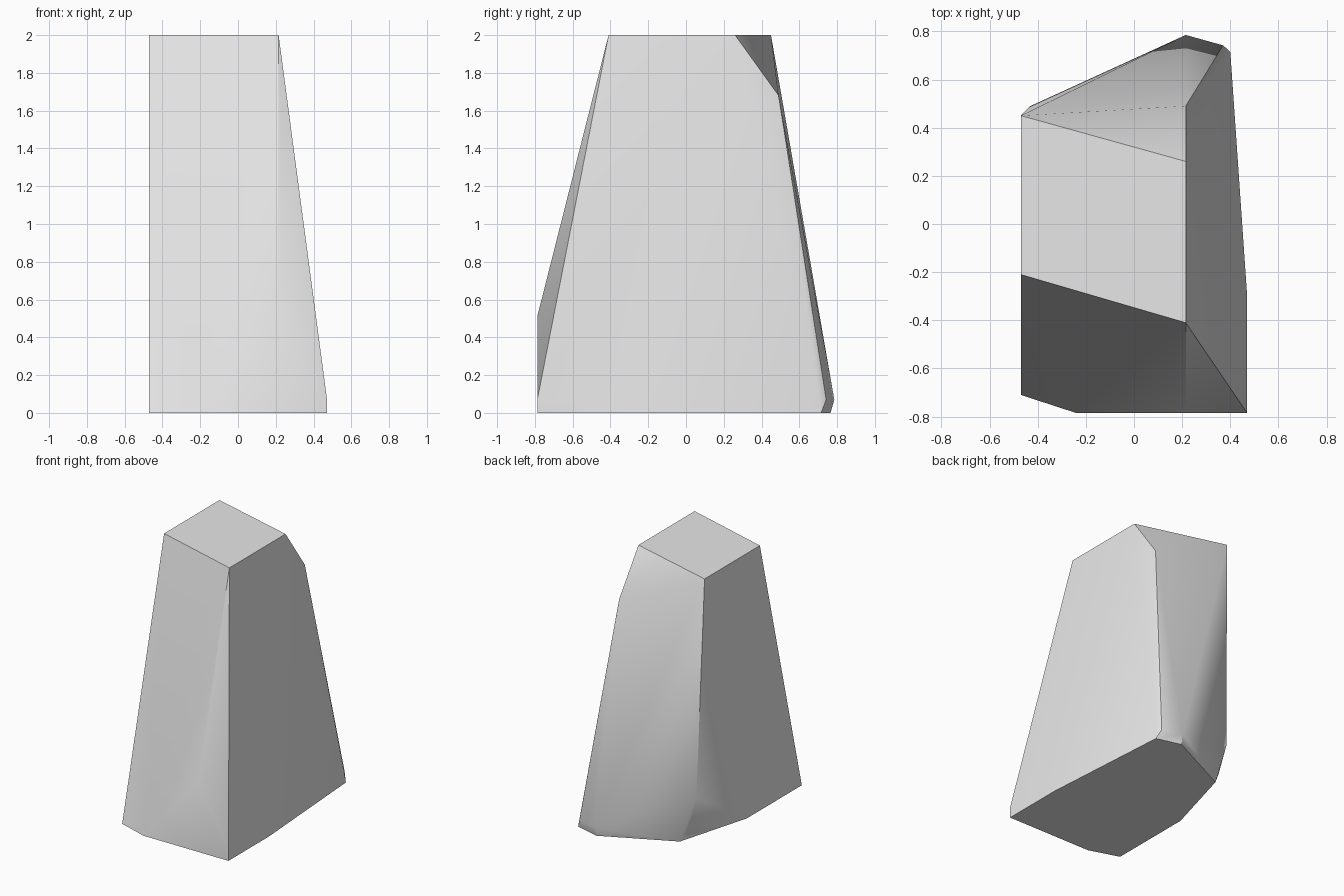
import bpy
import bmesh
import math

# Remove the default cube only
default_cube = bpy.data.objects.get("Cube")
if default_cube:
    bpy.data.objects.remove(default_cube, do_unlink=True)


def make_material(name, color):
    material = bpy.data.materials.new(name)
    material.use_nodes = True
    material.diffuse_color = color
    material.node_tree.nodes["Principled BSDF"].inputs["Base Color"].default_value = color
    return material


def convex_solid(name, corner_rings, material):
    """Wrap a convex, flat-faceted solid around its corner points."""
    bm = bmesh.new()
    for ring in corner_rings:
        for corner in ring:
            bm.verts.new(corner)
    bmesh.ops.convex_hull(bm, input=bm.verts[:])
    # Join triangles that share a plane
    bmesh.ops.dissolve_limit(bm, angle_limit=math.radians(1),
                             verts=bm.verts[:], edges=bm.edges[:])
    bmesh.ops.recalc_face_normals(bm, faces=bm.faces[:])
    mesh = bpy.data.meshes.new(name)
    bm.to_mesh(mesh)
    bm.free()
    mesh.materials.append(material)
    solid = bpy.data.objects.new(name, mesh)
    bpy.context.collection.objects.link(solid)
    return solid


# Flat, slanted top
top = [(-.47, -.21, 2), (.215, -.41, 2), (.215, .26, 2), (-.47, .45, 2)]

# Chipped shoulder at the back and ridge foot at the front
breaks = [(.215, .49, 1.68), (.215, -.785, .52), (-.43, .49, .35)]

# Rounded lower edge just above the ground
skirt = [(.47, -.785, .08), (.37, .742, .07), (.215, .785, .07), (-.37, .48, .11)]

# Footprint on the ground
foot = [(-.47, -.71, 0), (-.24, -.785, 0), (.47, -.785, 0), (.47, -.3, 0),
        (.40, .715, 0), (.21, .765, 0), (-.31, .515, 0), (-.47, -.055, 0)]

stone_grey = make_material("stone grey", (.8, .8, .8, 1))
rock = convex_solid("rock_pillar", [top, breaks, skirt, foot], stone_grey)

# Soft shading over shallow bends, crisp main edges
bpy.ops.object.select_all(action="DESELECT")
rock.select_set(True)
bpy.context.view_layer.objects.active = rock
bpy.ops.object.shade_smooth_by_angle(angle=math.radians(30))
